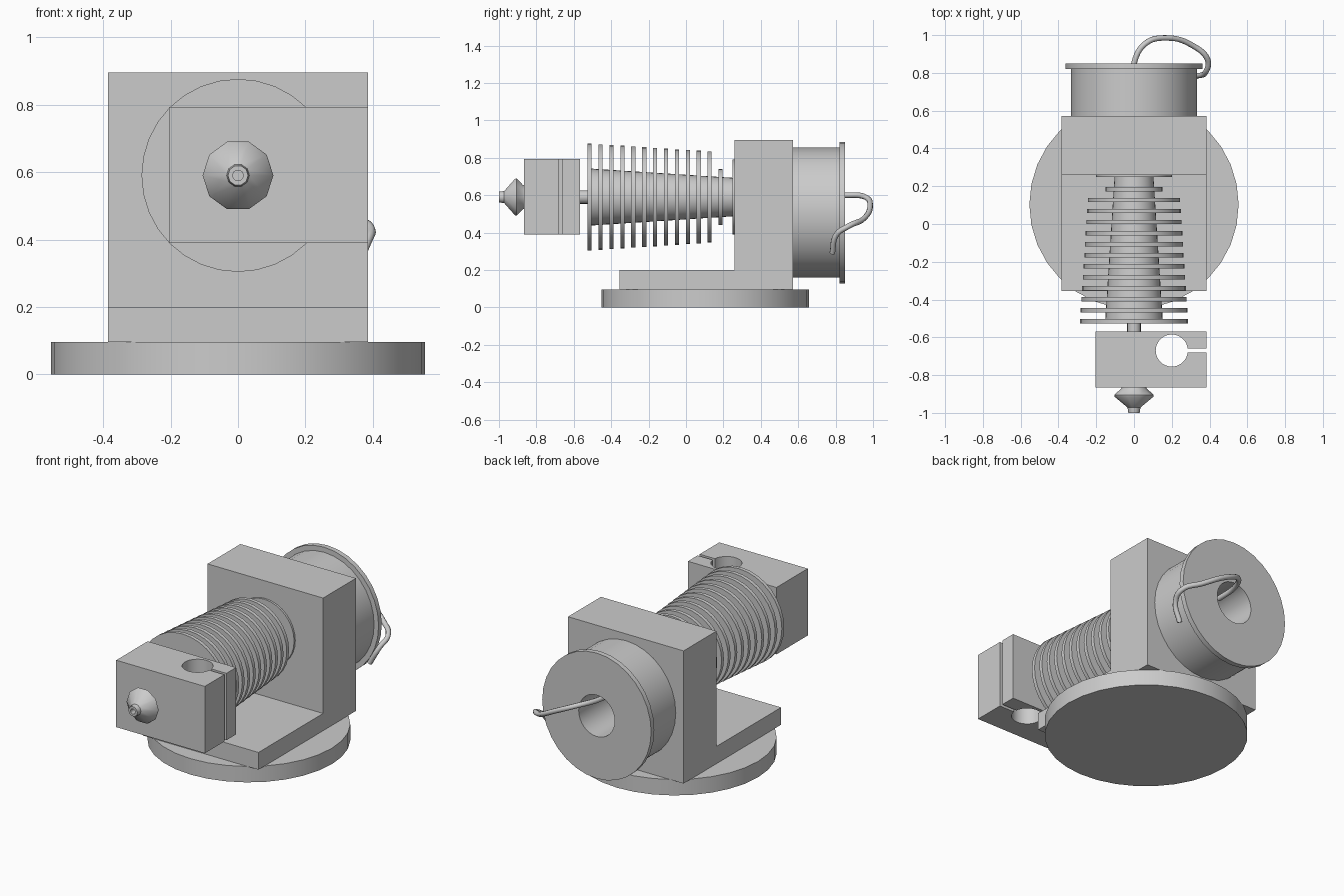
import bpy, bmesh, math
from mathutils import Vector

if "Cube" in bpy.data.objects:
    bpy.data.objects.remove(bpy.data.objects["Cube"])

AXIS_Z = 0.59    # height of the nozzle and heat sink axis
SPOOL_Z = 0.507  # height of the spool axis


def finish(name, bm, smooth=True):
    bmesh.ops.recalc_face_normals(bm, faces=bm.faces)
    mesh = bpy.data.meshes.new(name)
    bm.to_mesh(mesh)
    bm.free()
    ob = bpy.data.objects.new(name, mesh)
    bpy.context.collection.objects.link(ob)
    if smooth:
        bpy.ops.object.select_all(action='DESELECT')
        ob.select_set(True)
        bpy.context.view_layer.objects.active = ob
        bpy.ops.object.shade_smooth_by_angle(angle=math.radians(40))
    return ob


def lathe_y(name, profile, z, sides=32, sx=1.0, closed=False):
    """Turn (radius, y) points around a y-parallel axis at height z."""
    bm = bmesh.new()
    rings = []
    for r, y in profile:
        rings.append([bm.verts.new((sx * r * math.cos(2 * math.pi * i / sides), y,
                                    z + r * math.sin(2 * math.pi * i / sides)))
                      for i in range(sides)])
    pairs = list(zip(rings, rings[1:]))
    if closed:
        pairs.append((rings[-1], rings[0]))
    for a, b in pairs:
        for i in range(sides):
            j = (i + 1) % sides
            bm.faces.new((a[i], a[j], b[j], b[i]))
    if not closed:
        bm.faces.new(rings[0])
        bm.faces.new(rings[-1])
    return finish(name, bm)


def extrude(name, points, offset):
    bm = bmesh.new()
    face = bm.faces.new([bm.verts.new(p) for p in points])
    geo = bmesh.ops.extrude_face_region(bm, geom=[face], use_keep_orig=True)
    bmesh.ops.translate(bm, vec=Vector(offset),
                        verts=[v for v in geo['geom'] if isinstance(v, bmesh.types.BMVert)])
    return finish(name, bm)


# Round base
bm = bmesh.new()
bmesh.ops.create_cone(bm, cap_ends=True, segments=32, radius1=0.554, radius2=0.554, depth=0.096)
bmesh.ops.translate(bm, verts=bm.verts, vec=(0, 0.103, 0.048))
finish("base_disc", bm)

# L-shaped bracket
side = [(-0.355, 0.096), (0.573, 0.096), (0.573, 0.895), (0.26, 0.895), (0.26, 0.2), (-0.355, 0.2)]
extrude("bracket", [(-0.385, y, z) for y, z in side], (0.77, 0, 0))

# Heat sink: tapered core with shrinking fins, a small fin and a mounting flange
def core_r(y):
    return 0.153 - 0.065 * (y + 0.52)

fins = [(-0.526 + 0.0583 * i, 0.286 - 0.0038 * i) for i in range(12)]
fins += [(0.173, 0.15), (0.248, 0.2)]
profile = []
for y, r in fins:
    end = y + (0.022 if y < 0.24 else 0.014)
    profile += [(core_r(y), y), (r, y), (r, end), (core_r(end), end)]
lathe_y("heat_sink", profile, AXIS_Z)

# Heat break neck
lathe_y("neck", [(0.036, -0.575), (0.036, -0.52)], AXIS_Z, 16)

# Heater block with keyhole clamp slot
cx, cy, rad, half = 0.2, -0.67, 0.085, 0.01
a0 = math.asin(half / rad)
outline = [(0.385, cy + half), (0.385, -0.568), (-0.205, -0.568), (-0.205, -0.866),
           (0.385, -0.866), (0.385, cy - half)]
for i in range(33):
    a = -a0 - (2 * math.pi - 2 * a0) * i / 32
    outline.append((cx + rad * math.cos(a), cy + rad * math.sin(a)))
extrude("heater_block", [(x, y, 0.39) for x, y in outline], (0, 0, 0.403))

# Nozzle with a bored tip
lathe_y("nozzle", [(0.065, -0.86), (0.068, -0.872), (0.105, -0.905), (0.102, -0.915),
                   (0.034, -0.972), (0.03, -1.0), (0.016, -1.0), (0.016, -0.95)], AXIS_Z, 10)

# Filament spool with a centre bore
lathe_y("spool", [(0.125, 0.57), (0.347, 0.57), (0.347, 0.82), (0.378, 0.82),
                  (0.378, 0.85), (0.125, 0.85)], SPOOL_Z, 32, 0.96, True)

# Filament strand looping from the bore over the rim
path = [(0, 0.72, 0.59), (0, 0.85, 0.6), (0.06, 0.955, 0.592), (0.17, 0.985, 0.545),
        (0.31, 0.945, 0.47), (0.39, 0.87, 0.435), (0.38, 0.805, 0.39), (0.33, 0.782, 0.29)]
curve = bpy.data.curves.new("filament", 'CURVE')
curve.dimensions = '3D'
curve.bevel_depth = 0.015
curve.bevel_resolution = 2
curve.resolution_u = 6
curve.use_fill_caps = True
spline = curve.splines.new('BEZIER')
spline.bezier_points.add(len(path) - 1)
for bp, p in zip(spline.bezier_points, path):
    bp.co = p
    bp.handle_left_type = bp.handle_right_type = 'AUTO'
bpy.context.collection.objects.link(bpy.data.objects.new("filament", curve))
